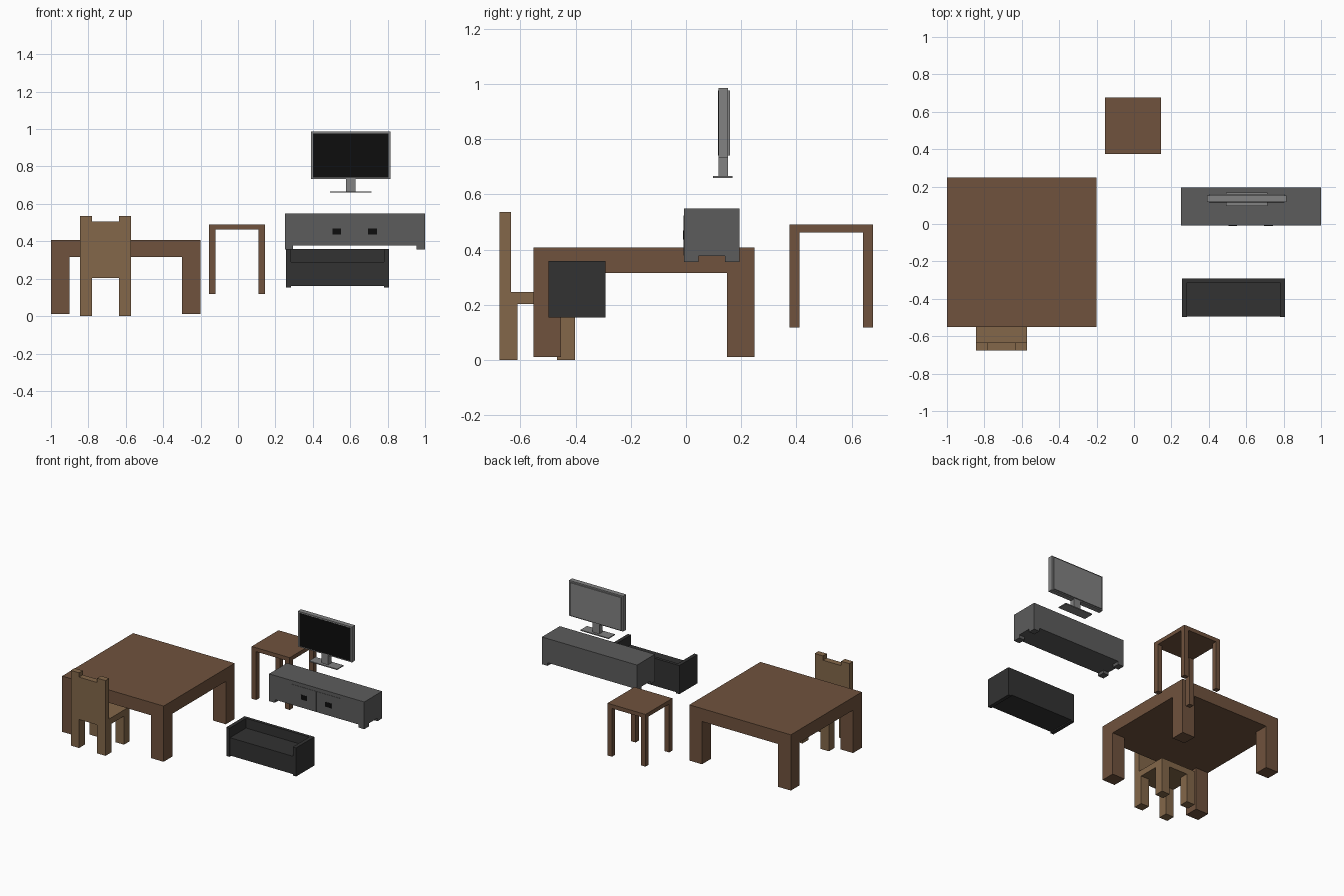
import bpy

if "Cube" in bpy.data.objects:
    bpy.data.objects.remove(bpy.data.objects["Cube"])


def material(name, r, g, b):
    m = bpy.data.materials.new(name)
    m.diffuse_color = (r, g, b, 1)
    m.use_nodes = True
    m.node_tree.nodes["Principled BSDF"].inputs["Base Color"].default_value = m.diffuse_color
    return m


table_wood = material("table_wood", 0.16, 0.085, 0.047)
chair_wood = material("chair_wood", 0.228, 0.136, 0.067)
stand_grey = material("stand_grey", 0.107, 0.107, 0.107)
screen_grey = material("casing_grey", 0.223, 0.223, 0.223)
sofa_grey = material("sofa_grey", 0.032, 0.032, 0.032)
black = material("black", 0.004, 0.004, 0.004)


def box(name, mat, x, y, z):
    """Box spanning the given (min, max) ranges."""
    spans = (x, y, z)
    bpy.ops.mesh.primitive_cube_add(size=1)
    ob = bpy.context.object
    ob.name = name
    ob.location = [(a + b) / 2 for a, b in spans]
    ob.scale = [b - a for a, b in spans]
    bpy.ops.object.transform_apply(location=True, rotation=False, scale=True)
    ob.data.materials.append(mat)
    return ob


def legs(name, mat, x, y, z, wx, wy):
    """Four legs set flush in the corners of a footprint."""
    for side, lx in (("left", (x[0], x[0] + wx)), ("right", (x[1] - wx, x[1]))):
        for end, ly in (("front", (y[0], y[0] + wy)), ("back", (y[1] - wy, y[1]))):
            box(f"{name}_{end}_{side}_leg", mat, lx, ly, z)


# Large table
tx, ty = (-1.0, -0.2), (-0.552, 0.248)
box("table_top", table_wood, tx, ty, (0.315, 0.407))
legs("table", table_wood, tx, ty, (0.01, 0.315), 0.1, 0.1)

# Side table
sx, sy = (-0.155, 0.145), (0.375, 0.677)
box("side_table_top", table_wood, sx, sy, (0.462, 0.49))
legs("side_table", table_wood, sx, sy, (0.118, 0.462), 0.036, 0.036)

# Chair: seat, legs, back panel between two taller posts
cx, cy = (-0.845, -0.572), (-0.675, -0.402)
box("chair_seat", chair_wood, cx, (-0.675, -0.402), (0.203, 0.247))
legs("chair", chair_wood, cx, cy, (0.0, 0.203), 0.065, 0.065)
back_y = (-0.675, -0.633)
box("chair_back_panel", chair_wood, (-0.78, -0.637), back_y, (0.247, 0.505))
box("chair_left_post", chair_wood, (-0.845, -0.78), back_y, (0.247, 0.536))
box("chair_right_post", chair_wood, (-0.637, -0.572), back_y, (0.247, 0.536))

# Low cabinet with two doors and dark handles
kx, ky = (0.25, 1.0), (-0.007, 0.194)
box("cabinet_body", stand_grey, kx, ky, (0.377, 0.549))
legs("cabinet", stand_grey, kx, ky, (0.355, 0.377), 0.045, 0.052)
for side, s in (("left", -1), ("right", 1)):
    mid = 0.623
    door = sorted((mid + s * 0.001, mid + s * 0.19))
    knob = sorted((mid + s * 0.071, mid + s * 0.119))
    box(f"cabinet_{side}_door", stand_grey, door, (-0.009, 0.0), (0.378, 0.524))
    box(f"cabinet_{side}_handle", black, knob, (-0.011, 0.0), (0.436, 0.469))

# Television on its foot
box("television_casing", screen_grey, (0.39, 0.816), (0.117, 0.152), (0.734, 0.986))
box("television_screen", black, (0.402, 0.804), (0.1155, 0.13), (0.741, 0.976))
box("television_back_plate", screen_grey, (0.402, 0.804), (0.152, 0.16), (0.741, 0.976))
box("television_neck", screen_grey, (0.577, 0.629), (0.117, 0.152), (0.667, 0.734))
box("television_foot", screen_grey, (0.493, 0.713), (0.097, 0.169), (0.66, 0.667))

# Sofa: thin arms and back around a lower seat
fy, fz = (-0.498, -0.292), (0.154, 0.358)
box("sofa_left_arm", sofa_grey, (0.257, 0.283), fy, fz)
box("sofa_right_arm", sofa_grey, (0.781, 0.807), fy, fz)
box("sofa_back", sofa_grey, (0.283, 0.781), (-0.314, -0.292), (0.162, 0.358))
box("sofa_seat", sofa_grey, (0.283, 0.781), (-0.494, -0.314), (0.162, 0.289))
